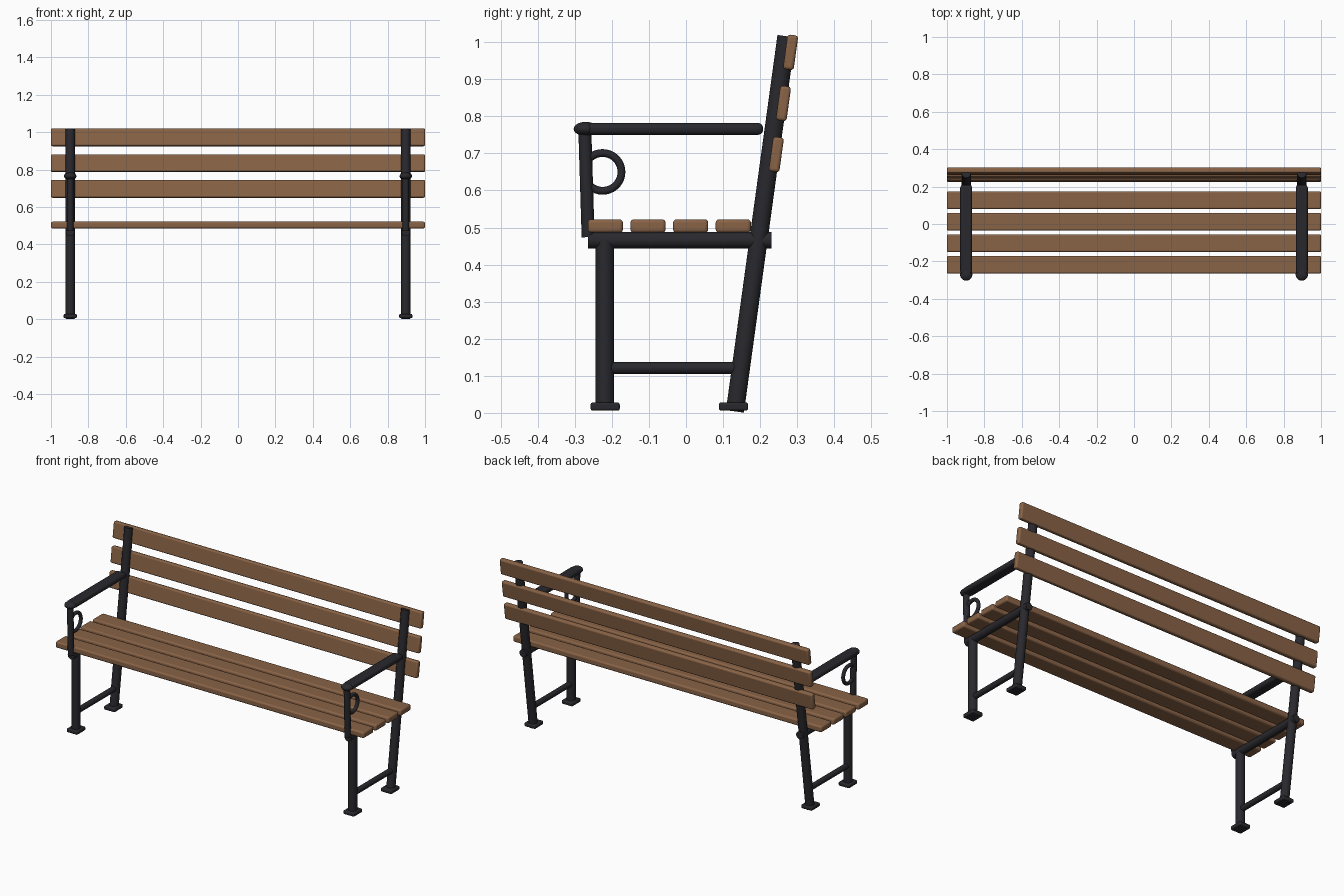
import bpy, math
from mathutils import Vector

if "Cube" in bpy.data.objects:
    bpy.data.objects.remove(bpy.data.objects["Cube"])


def material(name, color):
    m = bpy.data.materials.new(name)
    m.diffuse_color = (*color, 1)
    m.use_nodes = True
    m.node_tree.nodes["Principled BSDF"].inputs["Base Color"].default_value = m.diffuse_color
    return m


IRON = material("dark_iron", (0.022, 0.022, 0.027))
WOOD = material("brown_wood", (0.25, 0.125, 0.062))


def finish(name, mat):
    ob = bpy.context.object
    ob.name = name
    ob.data.materials.append(mat)
    bpy.ops.object.shade_smooth_by_angle(angle=math.radians(40))
    return ob


def rod(name, x, a, b, r):
    """Round bar between two (y, z) points in the plane at x."""
    p, q = Vector((x, *a)), Vector((x, *b))
    d = q - p
    bpy.ops.mesh.primitive_cylinder_add(vertices=24, radius=r, depth=d.length, location=(p + q) / 2,
                                        rotation=(math.atan2(-d.y, d.z), 0, 0))
    return finish(name, IRON)


def box(name, loc, size, mat, bevel, tilt=0, segments=3):
    bpy.ops.mesh.primitive_cube_add(size=1, location=loc, rotation=(tilt, 0, 0))
    bpy.context.object.scale = size
    bpy.ops.object.transform_apply(location=False, rotation=False, scale=True)
    mod = bpy.context.object.modifiers.new("bevel", "BEVEL")
    mod.width, mod.segments = bevel, segments
    return finish(name, mat)


LEAN = math.atan(0.138)

# Iron end frames
for side, x in (("left", -0.897), ("right", 0.897)):
    rod(f"front_leg_{side}", x, (-0.219, 0.008), (-0.219, 0.465), 0.0245)
    rod(f"back_leg_{side}", x, (0.132, 0.004), (0.271, 1.016), 0.0245)
    rod(f"seat_rail_{side}", x, (-0.264, 0.466), (0.23, 0.466), 0.022)
    rod(f"leg_stretcher_{side}", x, (-0.219, 0.121), (0.148, 0.121), 0.016)
    rod(f"arm_post_{side}", x, (-0.264, 0.474), (-0.273, 0.766), 0.0175)
    for end, y in (("front", -0.218), ("back", 0.128)):
        box(f"{end}_foot_{side}", (x, y, 0.017), (0.07, 0.079, 0.022), IRON, 0.006)
    # Armrest with rounded front knob
    box(f"armrest_{side}", (x, -0.03, 0.766), (0.064, 0.476, 0.032), IRON, 0.014, segments=4)
    bpy.ops.mesh.primitive_uv_sphere_add(segments=24, ring_count=16, radius=1, location=(x, -0.27, 0.766))
    bpy.context.object.scale = (0.033, 0.033, 0.019)
    finish(f"armrest_knob_{side}", IRON)
    # Ornamental ring under the armrest
    bpy.ops.mesh.primitive_torus_add(major_radius=0.051, minor_radius=0.0105, major_segments=36,
                                     minor_segments=12, location=(x, -0.225, 0.65),
                                     rotation=(0, math.pi / 2, 0))
    finish(f"arm_ring_{side}", IRON)

# Wooden seat slats
for i in range(4):
    box(f"seat_slat_{i + 1}", (0, -0.2175 + 0.115 * i, 0.504), (2, 0.095, 0.036), WOOD, 0.009)

# Wooden back slats, leaning with the back legs
for i in range(3):
    box(f"back_slat_{i + 1}", (0, 0.2435 + 0.0193 * i, 0.697 + 0.1378 * i), (2, 0.029, 0.094),
        WOOD, 0.008, -LEAN)
